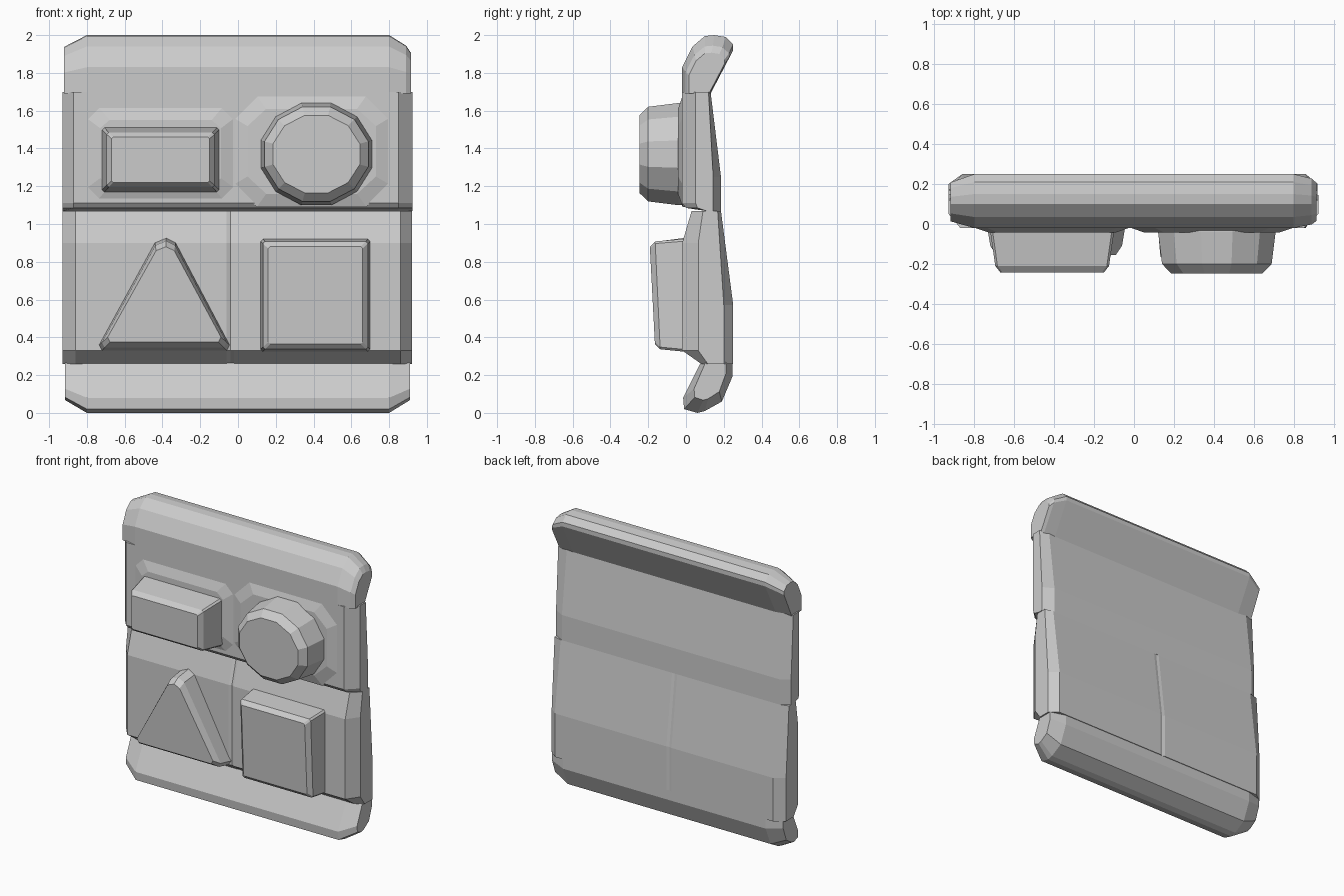
import bpy, bmesh, math

cube = bpy.data.objects.get("Cube")
if cube:
    bpy.data.objects.remove(cube)

grey = bpy.data.materials.new("plain_grey")
grey.use_nodes = True
grey.diffuse_color = (0.6, 0.6, 0.6, 1)
grey.node_tree.nodes["Principled BSDF"].inputs["Base Color"].default_value = (0.6, 0.6, 0.6, 1)


def loft(name, rings):
    """Skin a list of equal-length rings of points and cap both ends."""
    bm = bmesh.new()
    loops = [[bm.verts.new(p) for p in ring] for ring in rings]
    for a, b in zip(loops, loops[1:]):
        for i in range(len(a)):
            j = (i + 1) % len(a)
            bm.faces.new((a[i], a[j], b[j], b[i]))
    bm.faces.new(loops[0])
    bm.faces.new(loops[-1])
    bmesh.ops.recalc_face_normals(bm, faces=bm.faces)
    mesh = bpy.data.meshes.new(name)
    bm.to_mesh(mesh)
    bm.free()
    mesh.materials.append(grey)
    obj = bpy.data.objects.new(name, mesh)
    bpy.context.collection.objects.link(obj)
    return obj


def slab(name, profile, stations, pivot):
    """Run a (y, z) profile along x; each station is (x, y scale, z scale)."""
    py, pz = pivot
    return loft(name, [[(x, py + (y - py) * sy, pz + (z - pz) * sz) for y, z in profile]
                       for x, sy, sz in stations])


def button(name, outline, rings, tilt=0.0):
    """Stack inset copies of an (x, z) outline towards the front: (inset, y)."""
    xs, zs = zip(*outline)
    cx, cz = (min(xs) + max(xs)) / 2, (min(zs) + max(zs)) / 2
    hx, hz = max(xs) - cx, max(zs) - cz
    return loft(name, [[(cx + (x - cx) * (1 - d / hx),
                         y - tilt * (z - cz) * (k > 1),
                         cz + (z - cz) * (1 - d / hz)) for x, z in outline]
                       for k, (d, y) in enumerate(rings)])


def rect(x0, x1, z0, z1, c=0.012):
    return [(x0 + c, z0), (x1 - c, z0), (x1, z0 + c), (x1, z1 - c),
            (x1 - c, z1), (x0 + c, z1), (x0, z1 - c), (x0, z0 + c)]


# Rolled bars along the top and bottom edges
top_profile = [(-0.02, 1.69), (-0.02, 1.83), (0.035, 1.94), (0.1, 1.995), (0.15, 2.0),
               (0.21, 1.99), (0.25, 1.95), (0.25, 1.92), (0.13, 1.69)]
slab("top_bar", top_profile,
     [(-0.92, 0.72, 0.8), (-0.8, 1, 1), (0.8, 1, 1), (0.89, 0.85, 0.82), (0.915, 0.7, 0.7)],
     (0.1, 1.69))
bottom_profile = [(0.08, 0.27), (-0.015, 0.08), (-0.01, 0.02), (0.06, 0), (0.1, 0.01),
                  (0.19, 0.06), (0.245, 0.19), (0.245, 0.27)]
slab("bottom_bar", bottom_profile,
     [(-0.915, 0.65, 0.75), (-0.8, 1, 1), (0.8, 1, 1), (0.91, 0.65, 0.75)], (0.15, 0.27))

# Wide panel behind the upper buttons
upper_profile = [(0.1, 1.07), (0, 1.085), (-0.02, 1.11), (-0.02, 1.7),
                 (0.13, 1.7), (0.185, 1.25), (0.185, 1.07)]
slab("upper_panel", upper_profile,
     [(-0.93, 0.45, 1), (-0.87, 1, 1), (0.85, 1, 1), (0.925, 0.45, 1)], (0.11, 1.07))

# Two panels behind the lower buttons, meeting at a shallow seam
lower_profile = [(0.08, 0.26), (-0.02, 0.33), (-0.02, 0.9), (0.03, 1.07),
                 (0.185, 1.07), (0.25, 0.57), (0.25, 0.26)]
seam = -0.04
slab("lower_right_panel", lower_profile,
     [(-0.93, 0.5, 1), (-0.86, 1, 1), (seam - 0.02, 1, 1), (seam, 0.95, 1)], (0.15, 0.26))
slab("lower_left_panel", lower_profile,
     [(seam, 0.95, 1), (seam + 0.02, 1, 1), (0.86, 1, 1), (0.92, 0.5, 1)], (0.15, 0.26))

# Shallow pads under the upper buttons
button("bar_button_pad", rect(-0.8, -0.02, 1.13, 1.62, 0.06), [(0, 0.01), (0, -0.018), (0.07, -0.042)])
button("round_button_pad", rect(-0.02, 0.8, 1.09, 1.68, 0.12), [(0, 0.01), (0, -0.018), (0.07, -0.042)])

# Raised buttons: bar, disc, triangle and square
button("bar_button", rect(-0.72, -0.1, 1.17, 1.51),
       [(0, 0), (0, -0.04), (0.025, -0.21), (0.05, -0.242)])
disc = [(0.415 + 0.305 * math.cos(a), 1.37 + 0.28 * math.sin(a))
        for a in (math.tau * (i + 0.5) / 12 for i in range(12))]
button("round_button", disc, [(0, 0), (0, -0.04), (0.02, -0.2), (0.065, -0.247)])
triangle = [(-0.72, 0.33), (-0.06, 0.33), (-0.045, 0.36), (-0.33, 0.9),
            (-0.38, 0.925), (-0.44, 0.9), (-0.735, 0.36)]
button("triangle_button", triangle, [(0, 0), (0, -0.02), (0.015, -0.12), (0.045, -0.165)], 0.04)
button("square_button", rect(0.12, 0.7, 0.325, 0.92),
       [(0, 0), (0, -0.02), (0.012, -0.15), (0.04, -0.178)], 0.045)
